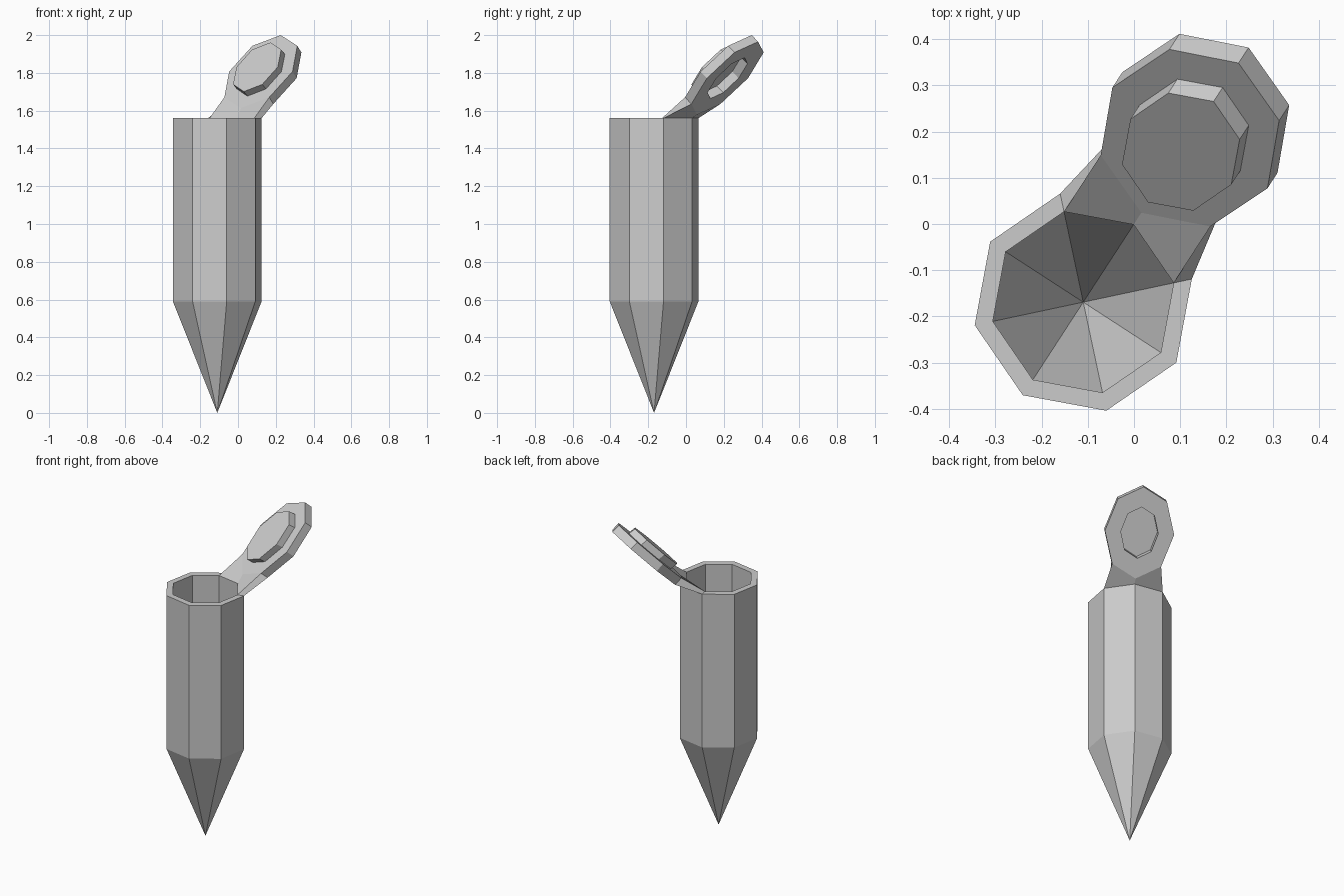
import bpy, bmesh
from math import cos, sin, pi, radians
from mathutils import Matrix

if "Cube" in bpy.data.objects:
    bpy.data.objects.remove(bpy.data.objects["Cube"])

N = 8
TURN = Matrix.Rotation(radians(57), 4, 'Z')   # direction the lid opens towards


def ring(bm, x, z, rx, ry, slope=0.0):
    """Octagon centred at (x, 0, z), sheared upward along x by slope."""
    out = []
    for k in range(N):
        a = 2 * pi * k / N
        dx = rx * cos(a)
        out.append(bm.verts.new((x + dx, ry * sin(a), z + slope * dx)))
    return out


def bridge(bm, a, b, skip=()):
    for k in range(N):
        if k not in skip:
            j = (k + 1) % N
            bm.faces.new((a[k], a[j], b[j], b[k]))


def finish(bm, name):
    bmesh.ops.recalc_face_normals(bm, faces=bm.faces[:])
    bm.transform(TURN)
    me = bpy.data.meshes.new(name)
    bm.to_mesh(me)
    bm.free()
    ob = bpy.data.objects.new(name, me)
    bpy.context.collection.objects.link(ob)


CX, RIM_Z, R_OUT, R_IN = -0.2015, 1.56, 0.24, 0.2

# Pointed tube: cone tip, outer wall, rim (open at the hinge), inner wall
bm = bmesh.new()
tip = bm.verts.new((CX, 0, 0))
base = ring(bm, CX, 0.59, R_OUT, R_OUT)
top = ring(bm, CX, RIM_Z, R_OUT, R_OUT)
mouth = ring(bm, CX, RIM_Z, R_IN, R_IN)
inner = ring(bm, CX, 0.60, R_IN, R_IN)
for k in range(N):
    bm.faces.new((tip, base[(k + 1) % N], base[k]))
bridge(bm, base, top)
bridge(bm, top, mouth, skip=(0, 7))
bridge(bm, mouth, inner)
finish(bm, "tube")

# Open lid: tilted slab with a raised plug, a recessed back and a hinge strap
bm = bmesh.new()
LX, LZ = 0.222, 1.585 + 0.222
front = ring(bm, LX, LZ, 0.193, 0.2, 1)
back = ring(bm, LX + 0.04, LZ - 0.035, 0.193, 0.2, 1)
plug_base = ring(bm, LX, LZ, 0.13, 0.13, 1)
plug_face = ring(bm, LX - 0.036, LZ + 0.024, 0.13, 0.13, 1)
recess_edge = ring(bm, LX + 0.04, LZ - 0.035, 0.108, 0.108, 1)
recess_floor = ring(bm, LX, LZ, 0.108, 0.108, 1)
bridge(bm, front, back, skip=(3, 4))
bridge(bm, front, plug_base)
bridge(bm, plug_base, plug_face)
bm.faces.new(plug_face)
bridge(bm, back, recess_edge)
bridge(bm, recess_edge, recess_floor)
bm.faces.new(recess_floor)


def rim_points(r):
    return [bm.verts.new((CX + r * cos(a), r * sin(a), RIM_Z))
            for a in (pi / 4, 0, -pi / 4)]


# Hinge strap from the rim's two rear sides up to the lid's lower sides
rim_in, rim_out = rim_points(R_IN), rim_points(R_OUT)
for rim, lid in ((rim_in, front), (rim_out, back)):
    for i in range(2):
        bm.faces.new((rim[i], rim[i + 1], lid[4 + i], lid[3 + i]))
for i in (0, 2):
    bm.faces.new((rim_in[i], rim_out[i], back[3 + i], front[3 + i]))
finish(bm, "hinged_lid")
